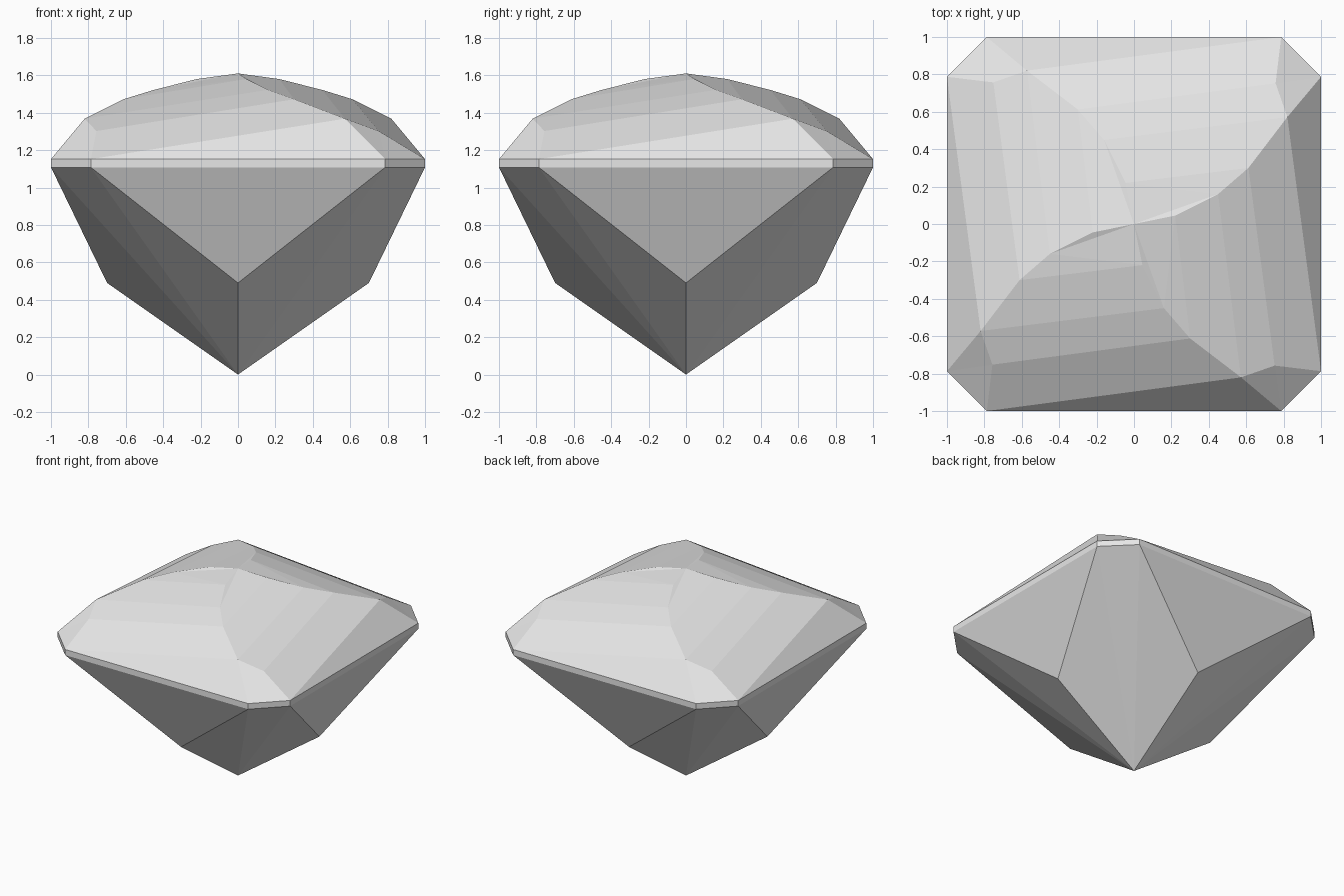
import bpy, bmesh
from math import pi
from mathutils import Matrix, Vector

if "Cube" in bpy.data.objects:
    bpy.data.objects.remove(bpy.data.objects["Cube"])

stone = bpy.data.materials.new("pale_grey_stone")
stone.use_nodes = True
grey = (0.8, 0.8, 0.8, 1)
stone.diffuse_color = grey
stone.node_tree.nodes["Principled BSDF"].inputs["Base Color"].default_value = grey

# Girdle heights and cut corner
LOW, HIGH, CUT = 1.108, 1.152, 0.787

# Curved ridge from the apex out to the girdle
APEX = Vector((0, 0, 1.61))
RIDGE = [Vector(p) for p in (
    (-0.22, -0.045, 1.58), (-0.45, -0.16, 1.522), (-0.612, -0.30, 1.472),
    (-0.82, -0.572, 1.368), (-1, -CUT, HIGH))]
CORNER = Vector((-0.757, -0.752, 1.302))
TIP = Vector((0, 0, 0))
KNEE = Vector((0, -0.70, 0.49))


def make_part(name, quarter_faces):
    """Repeat one quarter of the facets four times about the z axis."""
    bm = bmesh.new()
    for k in range(4):
        turn = Matrix.Rotation(k * pi / 2, 3, 'Z')
        for face in quarter_faces:
            bm.faces.new([bm.verts.new(turn @ p) for p in face])
    bmesh.ops.remove_doubles(bm, verts=bm.verts, dist=0.001)
    # Every part is star-shaped around the middle, so face away from it
    for f in bm.faces:
        f.normal_update()
        if f.normal.dot(f.calc_center_median() - Vector((0, 0, 1))) < 0:
            f.normal_flip()
    mesh = bpy.data.meshes.new(name)
    bm.to_mesh(mesh)
    bm.free()
    mesh.materials.append(stone)
    obj = bpy.data.objects.new(name, mesh)
    bpy.context.collection.objects.link(obj)
    return obj


# Crown: swirling strips between one ridge and the next
a1, a2, a3, a4, a5 = RIDGE
b1, b2, b3, b4, b5 = [Matrix.Rotation(pi / 2, 3, 'Z') @ p for p in RIDGE]
edge = Vector((-CUT, -1, HIGH))
crown = [
    (edge, b5, b4),
    (edge, b4, b3, CORNER),
    (CORNER, b3, b2, a4),
    (a4, b2, b1, a3),
    (a3, b1, a2), (a2, b1, APEX), (a2, APEX, a1),
    (a5, edge, CORNER), (a5, CORNER, a4),
]
make_part("crown", crown)

# Girdle: thin upright band with cut corners
rim = [Vector((x, y, 0)) for x, y in ((-1, -CUT), (-CUT, -1), (CUT, -1))]
up, down = Vector((0, 0, HIGH)), Vector((0, 0, LOW))
make_part("girdle", [(p + down, q + down, q + up, p + up)
                     for p, q in zip(rim, rim[1:])])

# Pavilion: side triangles, with corner facets fanned from the tip
left, front, right = [p + down for p in rim]
side_knee = Vector((KNEE.y, 0, KNEE.z))
make_part("pavilion", [
    (front, right, KNEE),
    (TIP, KNEE, front),
    (TIP, front, left),
    (TIP, left, side_knee),
])
